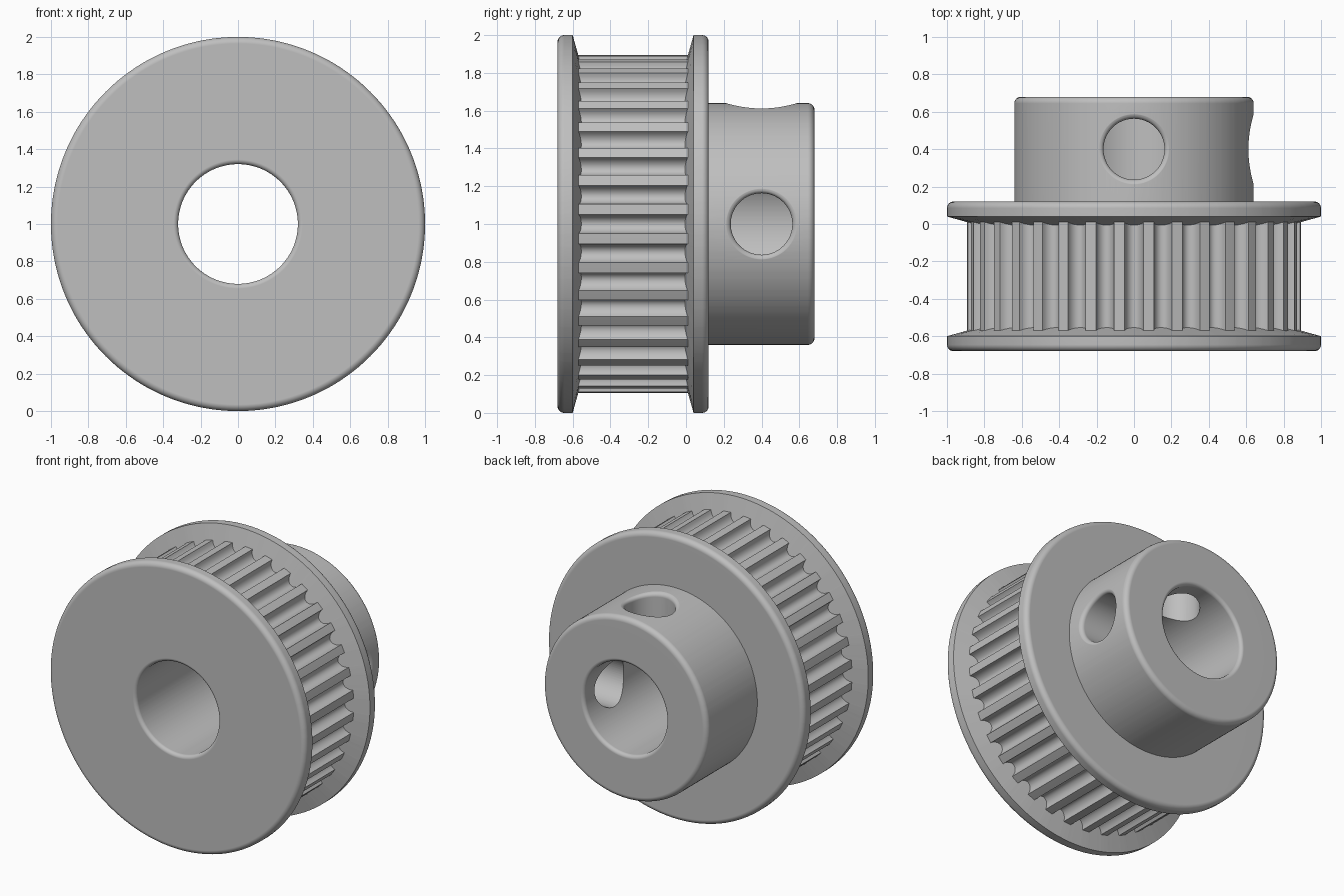
import bpy, bmesh, math
from math import sin, cos, pi, radians, sqrt, hypot
from mathutils import Matrix

if "Cube" in bpy.data.objects:
    bpy.data.objects.remove(bpy.data.objects["Cube"])

metal = bpy.data.materials.new("satin grey metal")
metal.use_nodes = True
GREY = (0.52, 0.52, 0.52, 1)
metal.diffuse_color = GREY
metal.node_tree.nodes["Principled BSDF"].inputs["Base Color"].default_value = GREY

TEETH, TIP, GROOVE = 36, 0.895, 0.06
BORE, HUB, RIM = 0.32, 0.64, 1.0
FRONT, BACK, MID, END = -0.68, 0.12, -0.28, 0.68
HOLE_Y, HOLE_R, HOLE_FILLET = 0.40, 0.163, 0.03


def make_object(name, rings, close_loop):
    """Skin a list of equal-length point rings into a mesh object."""
    bm = bmesh.new()
    rows = [[bm.verts.new(p) for p in ring] for ring in rings]
    pairs = list(zip(rows, rows[1:]))
    if close_loop:
        pairs.append((rows[-1], rows[0]))
    else:
        bm.faces.new(rows[0])
        bm.faces.new(rows[-1])
    for a, b in pairs:
        for i in range(len(a)):
            j = (i + 1) % len(a)
            bm.faces.new((a[i], a[j], b[j], b[i]))
    bmesh.ops.recalc_face_normals(bm, faces=bm.faces)
    mesh = bpy.data.meshes.new(name)
    bm.to_mesh(mesh)
    bm.free()
    mesh.materials.append(metal)
    obj = bpy.data.objects.new(name, mesh)
    bpy.context.collection.objects.link(obj)
    return obj


def fillet(r, y, f, start, steps=6):
    """Quarter-round profile points about (r, y), sweeping 90 degrees."""
    return [(r + f * cos(radians(start + 90 * i / steps)),
             y + f * sin(radians(start + 90 * i / steps))) for i in range(steps + 1)]


# Angles and groove depths around the belt track
around = []
for k in range(TEETH):
    centre = 2 * pi * k / TEETH
    for i in range(11):
        t = pi * i / 10
        around.append((centre - radians(3.2) * cos(t), GROOVE * sin(t)))
    around.append((centre + pi / TEETH, 0))


def ring(r, y):
    return [(r * cos(a), y, 1 + r * sin(a)) for a, _ in around]


def track_ring(side):
    """Toothed ring whose ends follow the sloping flange wall."""
    pts = []
    for a, depth in around:
        r = TIP - max(depth, 0)
        y = MID + side * (0.29 - 0.267 * (TIP - r))
        pts.append((r * cos(a), y, 1 + r * sin(a)))
    return pts


# Pulley body: bore, front flange, belt track, back flange, hub
f, b = 0.035, 0.025
front = fillet(BORE + b, FRONT + b, b, 180) + fillet(RIM - f, FRONT + f, f, 270)
front.append((RIM, MID - 0.32))
back = [(RIM, MID + 0.32)] + fillet(RIM - f, BACK - f, f, 0) + [(HUB, BACK)]
back += fillet(HUB - f, END - f, f, 0) + fillet(BORE + b, END - b, b, 90)
rings = [ring(*p) for p in front] + [track_ring(-1), track_ring(1)]
rings += [ring(*p) for p in back]
pulley = make_object("timing_pulley", rings, True)

# Set screw hole cutter, with a flared lip that follows the round hub
flare = [(HOLE_R + HOLE_FILLET * (1 - cos(radians(a))),
          HOLE_FILLET * (1 - sin(radians(a)))) for a in range(0, 76, 15)]
flare += [(HOLE_R + HOLE_FILLET + 0.004, -0.003), (HOLE_R + HOLE_FILLET + 0.004, -0.1)]
steps = [2 * pi * i / 64 for i in range(64)]
hole = [[(HOLE_R * cos(a), HOLE_Y + HOLE_R * sin(a), 0.2) for a in steps]]
for r, depth in flare:
    hole.append([(r * cos(a), HOLE_Y + r * sin(a),
                  sqrt(HUB ** 2 - (r * cos(a)) ** 2) - depth) for a in steps])

# Cut one hole on top and one on the left side
bpy.context.view_layer.objects.active = pulley
for name, turn in (("top_screw_hole", 0), ("side_screw_hole", 90)):
    cutter = make_object(name, hole, False)
    cutter.data.transform(Matrix.Translation((0, 0, 1)) @ Matrix.Rotation(radians(turn), 4, 'Y'))
    cutter.hide_render = True
    cut = pulley.modifiers.new(name, 'BOOLEAN')
    cut.operation = 'DIFFERENCE'
    cut.solver = 'EXACT'
    cut.object = cutter
    bpy.ops.object.modifier_apply(modifier=cut.name)
    bpy.data.objects.remove(cutter)

# Smooth shading with crisp tooth and flange edges
bpy.ops.object.select_all(action='DESELECT')
pulley.select_set(True)
bpy.ops.object.shade_smooth_by_angle(angle=radians(32))
weighted = pulley.modifiers.new("even_shading", 'WEIGHTED_NORMAL')
weighted.keep_sharp = True
